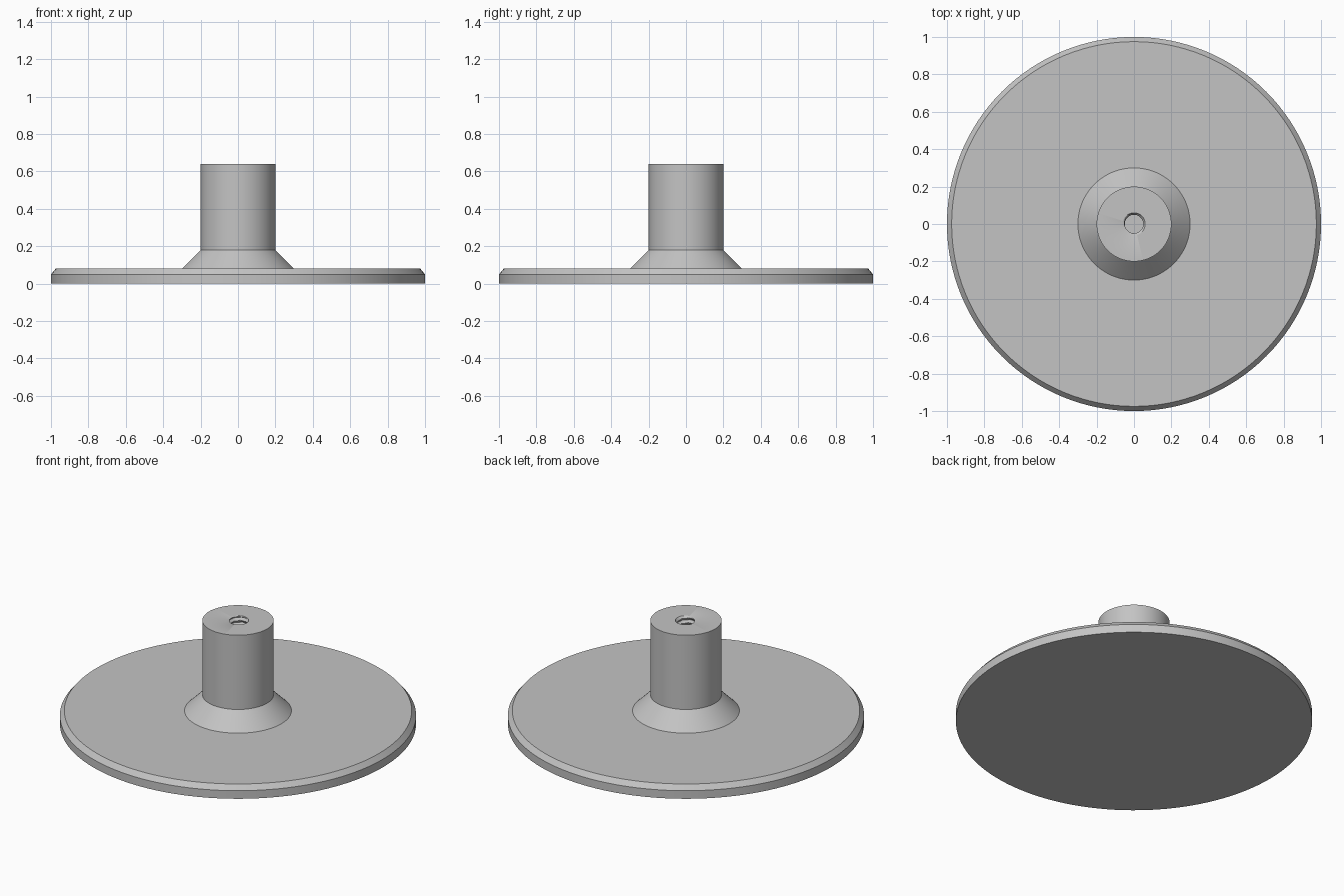
import bpy, bmesh, math

cube = bpy.data.objects.get("Cube")
if cube:
    bpy.data.objects.remove(cube, do_unlink=True)

SEGMENTS = 128
TOP = 0.64
MINOR, MAJOR = 0.048, 0.06      # thread crest and root radii
PITCH, STEPS, TURNS = 0.03, 8, 13

# Plain grey material
grey = bpy.data.materials.new("plain grey")
grey.use_nodes = True
colour = (0.55, 0.55, 0.55, 1)
grey.diffuse_color = colour
grey.node_tree.nodes["Principled BSDF"].inputs["Base Color"].default_value = colour


def thread_radius(depth, turn):
    """Radius of the triangular helical groove at a depth and angle."""
    phase = (depth / PITCH - turn) % 1
    return MINOR + (MAJOR - MINOR) * abs(2 * phase - 1)


def ring(bm, radius_at, z):
    verts = []
    for i in range(SEGMENTS):
        turn = i / SEGMENTS
        r, a = radius_at(turn), math.tau * turn
        verts.append(bm.verts.new((r * math.cos(a), r * math.sin(a), z)))
    return verts


bm = bmesh.new()

# Disc, chamfered rim, conical collar, post and mouth of the bore
profile = [(1, 0), (1, 0.05), (0.975, 0.08), (0.3, 0.08),
           (0.2, 0.18), (0.2, TOP), (MAJOR, TOP)]
rings = [ring(bm, lambda t, r=r: r, z) for r, z in profile]

# Threaded bore running down the post
for k in range(1, TURNS * STEPS + 1):
    depth = k * PITCH / STEPS
    rings.append(ring(bm, lambda t, d=depth: thread_radius(d, t), TOP - depth))

for low, high in zip(rings, rings[1:]):
    for i in range(SEGMENTS):
        j = (i + 1) % SEGMENTS
        bm.faces.new((low[i], low[j], high[j], high[i]))

# Underside and floor of the bore
bm.faces.new(rings[0][::-1])
bm.faces.new(rings[-1])

mesh = bpy.data.meshes.new("flanged_post")
bm.to_mesh(mesh)
bm.free()
mesh.materials.append(grey)
post = bpy.data.objects.new("flanged_post", mesh)
bpy.context.collection.objects.link(post)

# Smooth round walls with crisp edges
bpy.ops.object.select_all(action="DESELECT")
post.select_set(True)
bpy.context.view_layer.objects.active = post
bpy.ops.object.shade_smooth_by_angle(angle=math.radians(25))
